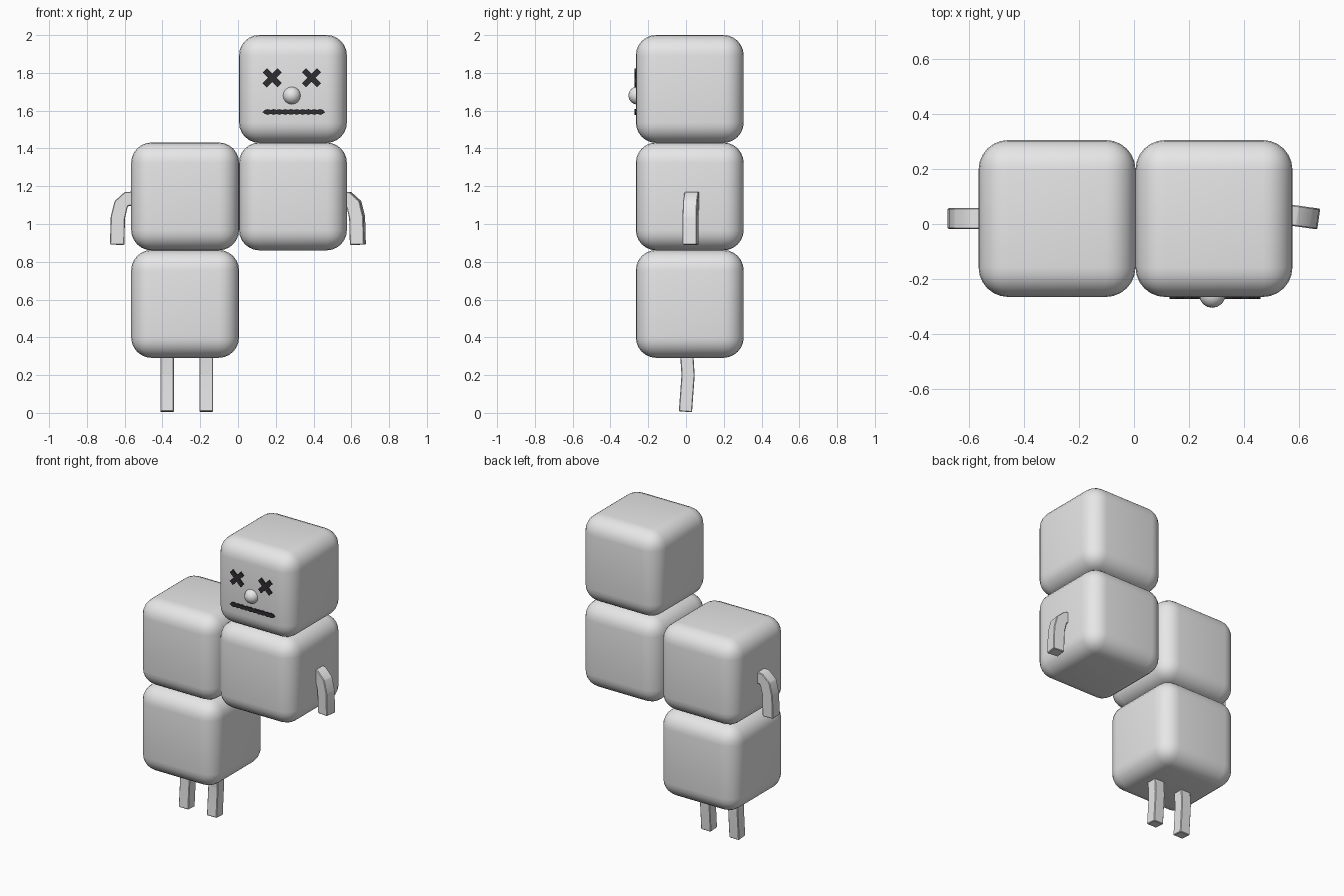
import bpy, bmesh, math
from mathutils import Vector, Matrix

old = bpy.data.objects.get("Cube")
if old:
    bpy.data.objects.remove(old)


def material(name, rgb):
    m = bpy.data.materials.new(name)
    m.use_nodes = True
    m.diffuse_color = (*rgb, 1)
    m.node_tree.nodes["Principled BSDF"].inputs["Base Color"].default_value = (*rgb, 1)
    return m


GREY = material("light grey", (0.8, 0.8, 0.8))
DARK = material("charcoal", (0.03, 0.025, 0.03))

SIZE = 0.571
LEFT, RIGHT, MID_Y = 0.291, -0.280, 0.02
FACE_Y = MID_Y - SIZE / 2


def finish(name, bm, mat, angle=None):
    bmesh.ops.recalc_face_normals(bm, faces=bm.faces)
    mesh = bpy.data.meshes.new(name)
    bm.to_mesh(mesh)
    bm.free()
    mesh.materials.append(mat)
    obj = bpy.data.objects.new(name, mesh)
    bpy.context.collection.objects.link(obj)
    if angle:
        bpy.ops.object.select_all(action='DESELECT')
        obj.select_set(True)
        bpy.context.view_layer.objects.active = obj
        bpy.ops.object.shade_smooth_by_angle(angle=math.radians(angle))
    return obj


def block(name, x, z):
    bm = bmesh.new()
    bmesh.ops.create_cube(bm, size=SIZE, matrix=Matrix.Translation((x, MID_Y, z)))
    bmesh.ops.bevel(bm, geom=bm.edges[:], offset=0.108, segments=6,
                    profile=0.5, affect='EDGES')
    finish(name, bm, GREY, 40)


def limb(name, path, side, width, depth, twist=0):
    """Sweep a rectangle along a path; side is the direction of its width."""
    bm = bmesh.new()
    pts = [Vector(p) for p in path]
    side = Vector(side)
    rings = []
    for i, p in enumerate(pts):
        run = (pts[min(i + 1, len(pts) - 1)] - pts[max(i - 1, 0)]).normalized()
        out = run.cross(side).normalized()
        rings.append([bm.verts.new(p + side * a * width / 2 + out * b * depth / 2)
                      for a, b in ((-1, -1), (1, -1), (1, 1), (-1, 1))])
    for a, b in zip(rings, rings[1:]):
        for k in range(4):
            n = (k + 1) % 4
            bm.faces.new((a[k], a[n], b[n], b[k]))
    bm.faces.new(rings[0])
    bm.faces.new(rings[-1])
    bmesh.ops.rotate(bm, verts=bm.verts, cent=pts[0],
                     matrix=Matrix.Rotation(math.radians(twist), 3, 'Z'))
    bmesh.ops.bevel(bm, geom=bm.edges[:], offset=0.004, segments=1, affect='EDGES')
    finish(name, bm, GREY, 30)


def plate(name, outline):
    """Thin dark face detail from an x, z outline."""
    bm = bmesh.new()
    face = bm.faces.new([bm.verts.new((x, FACE_Y - 0.008, z)) for x, z in outline])
    ext = bmesh.ops.extrude_face_region(bm, geom=[face])
    moved = [g for g in ext["geom"] if isinstance(g, bmesh.types.BMVert)]
    bmesh.ops.translate(bm, verts=moved, vec=(0, 0.009, 0))
    finish(name, bm, DARK)


# Stacked body blocks and head
block("lower_body", RIGHT, 0.577)
block("right_body", RIGHT, 1.146)
block("left_body", LEFT, 1.146)
block("head", LEFT, 1.715)

# Slightly bent legs
for name, x in (("right_leg", -0.375), ("left_leg", -0.168)):
    limb(name, [(x, 0.002, 0.34), (x, 0.011, 0.20), (x, -0.003, 0.006)],
         (1, 0, 0), 0.072, 0.07)

# Drooping arms: reach out from the body, then down
reach = [(-0.06, 1.135), (0.025, 1.133), (0.054, 1.105), (0.071, 1.035), (0.075, 0.89)]
for name, s, root, y, twist in (("right_arm", -1, -0.565, 0.02, 0),
                                ("left_arm", 1, 0.561, 0.042, -8)):
    limb(name, [(root + s * r, y, z) for r, z in reach], (0, 1, 0), 0.076, 0.076, twist)

# Crossed eyes
for name, x in (("right_eye", 0.181), ("left_eye", 0.389)):
    w, l = 0.0155, 0.056
    arm = [(w, w), (l, w), (l, -w), (w, -w)]
    cross = []
    for k in range(4):
        rot = Matrix.Rotation(math.radians(45 - 90 * k), 2)
        cross += [rot @ Vector(p) for p in arm[:3]]
    plate(name, [(x + p.x, 1.774 + p.y) for p in cross])

# Mouth: a long bar with a rippled edge
n = 20
xs = [0.142 + 0.308 * i / n for i in range(n + 1)]
lower = [(x, 1.583 - 0.005 * (i % 2)) for i, x in enumerate(xs)]
upper = [(x, 1.604 + 0.004 * (i % 2)) for i, x in enumerate(xs)]
plate("mouth", [(0.13, 1.592)] + lower + [(0.46, 1.592)] + upper[::-1])

# Round nose
bm = bmesh.new()
bmesh.ops.create_uvsphere(
    bm, u_segments=16, v_segments=8, radius=0.048,
    matrix=Matrix.Translation((0.285, -0.257, 1.68)) @ Matrix.Rotation(math.pi / 2, 4, 'X'))
finish("nose", bm, GREY, 60)
